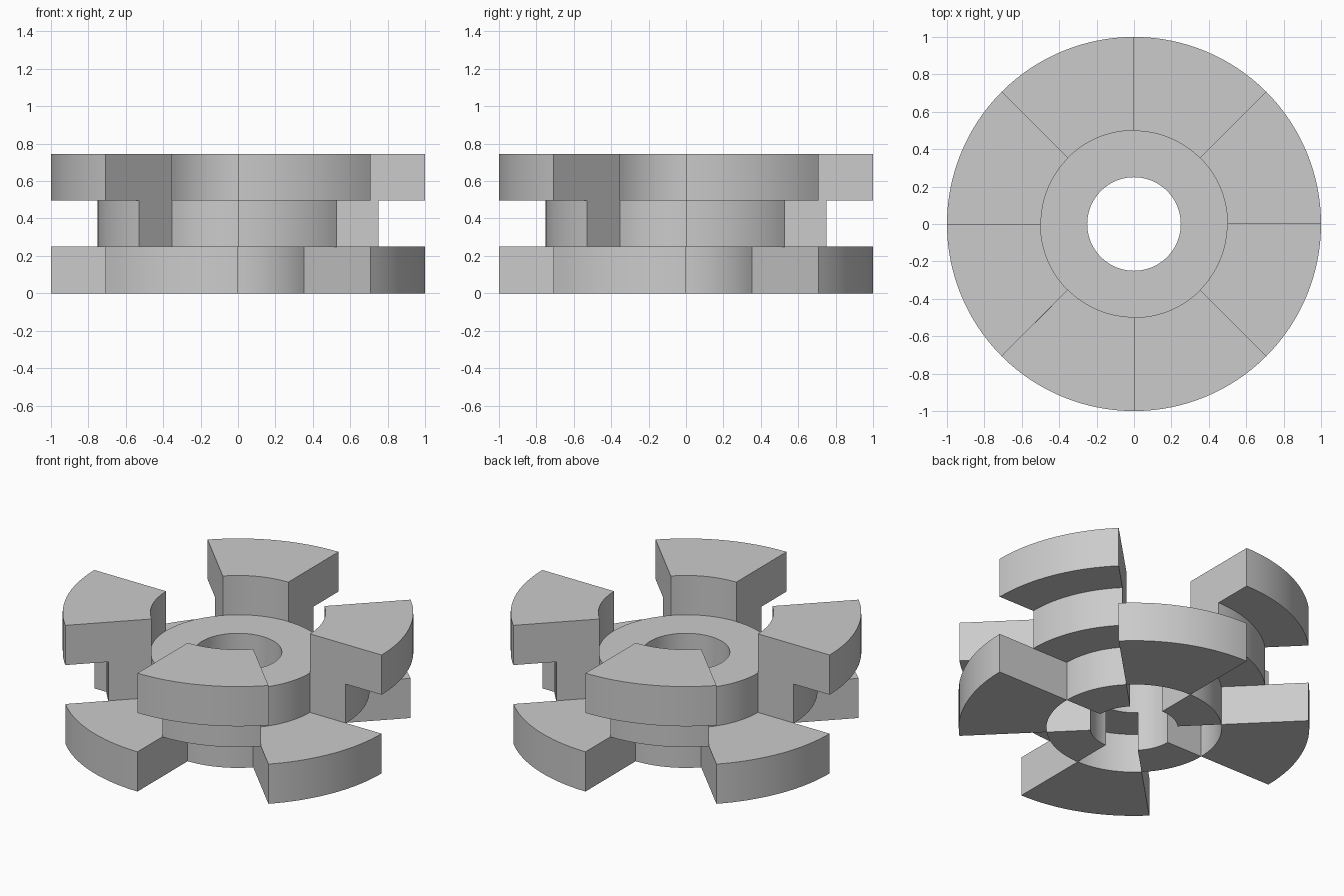
import bpy
import bmesh
from math import cos, sin, radians

cube = bpy.data.objects.get("Cube")
if cube:
    bpy.data.objects.remove(cube, do_unlink=True)

grey = bpy.data.materials.new("plain_grey")
grey.use_nodes = True
colour = (0.6, 0.6, 0.6, 1.0)
grey.diffuse_color = colour
grey.node_tree.nodes["Principled BSDF"].inputs["Base Color"].default_value = colour

LAYER = 0.25     # height of each layer
STEP = 0.2475    # layers overlap a hair
STEPS_PER_WEDGE = 16


def ring_sector(name, inner, outer, start, sweep, z):
    """Sweep a rectangular section about z; a full sweep gives a closed ring."""
    bm = bmesh.new()
    closed = sweep == 360
    steps = STEPS_PER_WEDGE * sweep // 45
    section = [(inner, z), (outer, z), (outer, z + LAYER), (inner, z + LAYER)]
    loops = []
    for i in range(steps if closed else steps + 1):
        a = radians(start + sweep * i / steps)
        loops.append([bm.verts.new((r * cos(a), r * sin(a), h)) for r, h in section])
    for i in range(steps):
        a, b = loops[i], loops[(i + 1) % len(loops)]
        for k in range(4):
            n = (k + 1) % 4
            bm.faces.new((a[k], a[n], b[n], b[k]))
    if not closed:
        bm.faces.new(loops[0])
        bm.faces.new(loops[-1])
    bmesh.ops.recalc_face_normals(bm, faces=bm.faces)

    mesh = bpy.data.meshes.new(name)
    bm.to_mesh(mesh)
    bm.free()
    mesh.materials.append(grey)
    obj = bpy.data.objects.new(name, mesh)
    bpy.context.collection.objects.link(obj)
    bpy.ops.object.select_all(action="DESELECT")
    obj.select_set(True)
    bpy.context.view_layer.objects.active = obj
    bpy.ops.object.shade_smooth_by_angle(angle=radians(30))
    return obj


# Central hub ring
ring_sector("hub_ring", 0.25, 0.5, 0, 360, STEP)

# Four repeats of each wedge around the hub
for i in range(4):
    turn = 90 * i
    ring_sector(f"upper_arm_{i + 1}", 0.5, 1.0, turn, 45, 2 * STEP)
    ring_sector(f"middle_block_{i + 1}", 0.5, 0.75, turn, 45, STEP)
    ring_sector(f"hub_foot_{i + 1}", 0.25, 0.5, turn, 45, 0)
    ring_sector(f"lower_arm_{i + 1}", 0.5, 1.0, turn + 45, 45, 0)
